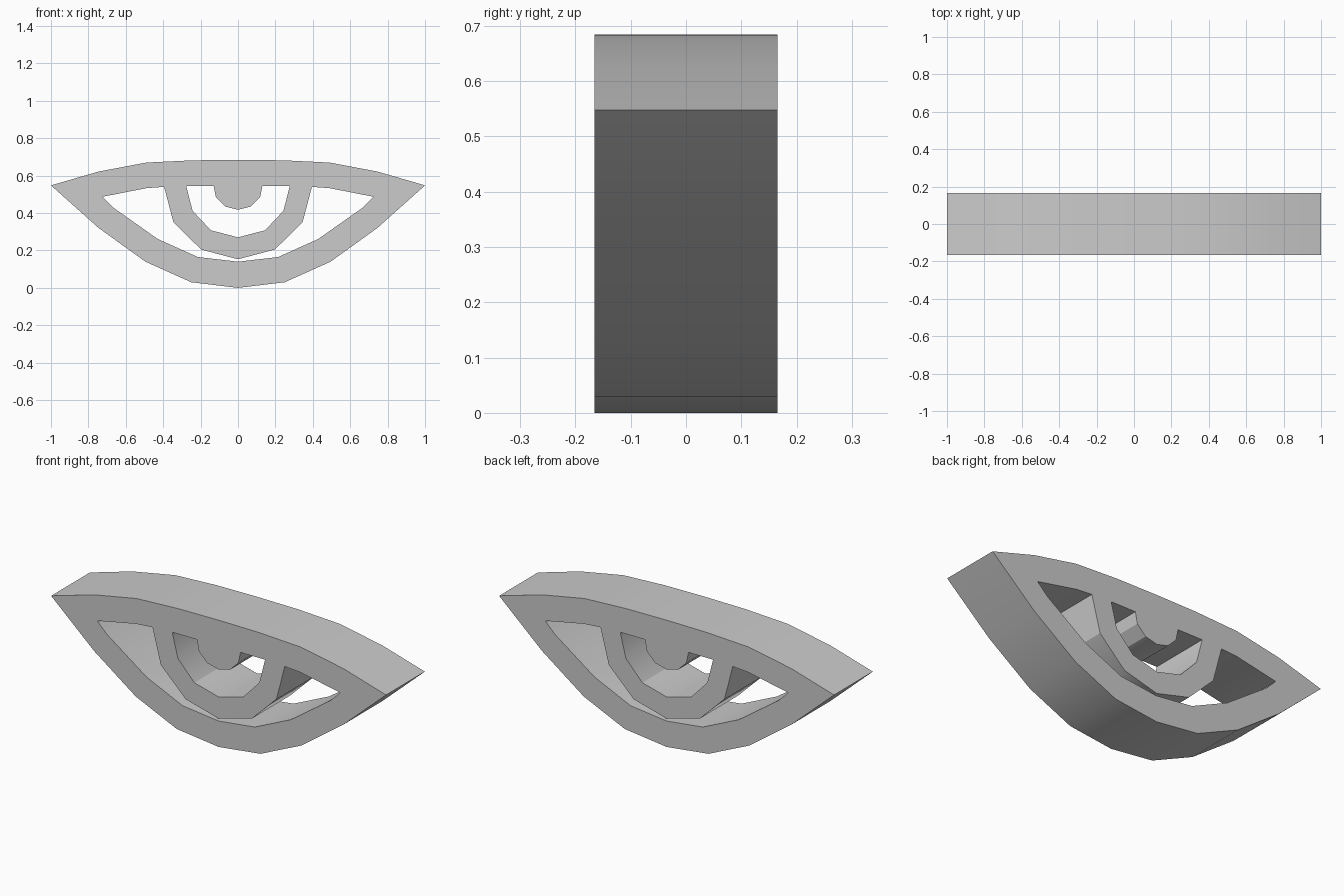
import bpy, bmesh, math
from mathutils import Vector

cube = bpy.data.objects.get("Cube")
if cube:
    bpy.data.objects.remove(cube, do_unlink=True)

DEPTH = 0.33

# Half profiles (x, z), running from the lower centre to the upper centre
lid_outline = [(0, 0), (0.25, 0.03), (0.495, 0.14), (0.745, 0.32), (1, 0.548),
               (0.745, 0.622), (0.49, 0.67), (0.24, 0.682), (0, 0.684)]
eye_white_opening = [(0, 0.14), (0.215, 0.165), (0.43, 0.262), (0.668, 0.43),
                     (0.725, 0.487), (0.49, 0.533), (0.395, 0.54),
                     (0.345, 0.35), (0.197, 0.205), (0, 0.153)]
iris_opening = [(0, 0.27), (0.145, 0.308), (0.243, 0.412), (0.277, 0.545),
                (0.13, 0.545), (0.118, 0.485), (0.068, 0.435), (0, 0.418)]


def mirrored(half):
    """Close a half profile across the x = 0 plane."""
    return half + [(-x, z) for x, z in reversed(half[1:-1])]


def add_loop(bm, points):
    verts = [bm.verts.new((x, -DEPTH / 2, z)) for x, z in points]
    return [bm.edges.new((v, verts[i - 1])) for i, v in enumerate(verts)]


# Fill the lid outline around its openings, then extrude front to back
bm = bmesh.new()
edges = []
for half in (lid_outline, eye_white_opening, iris_opening):
    edges += add_loop(bm, mirrored(half))
bmesh.ops.triangle_fill(bm, edges=edges, use_beauty=True, normal=(0, -1, 0))
result = bmesh.ops.extrude_face_region(bm, geom=bm.faces[:], use_keep_orig=True)
back = [g for g in result["geom"] if isinstance(g, bmesh.types.BMVert)]
bmesh.ops.translate(bm, verts=back, vec=Vector((0, DEPTH, 0)))
bmesh.ops.recalc_face_normals(bm, faces=bm.faces[:])

mesh = bpy.data.meshes.new("eye_frame")
bm.to_mesh(mesh)
bm.free()
eye = bpy.data.objects.new("eye_frame", mesh)
bpy.context.collection.objects.link(eye)

# Plain grey finish
grey = bpy.data.materials.new("light_grey")
grey.use_nodes = True
colour = (0.6, 0.6, 0.6, 1)
grey.diffuse_color = colour
grey.node_tree.nodes["Principled BSDF"].inputs["Base Color"].default_value = colour
mesh.materials.append(grey)

# Smooth the gentle bends, keep the rims crisp
bpy.ops.object.select_all(action="DESELECT")
eye.select_set(True)
bpy.context.view_layer.objects.active = eye
bpy.ops.object.shade_smooth_by_angle(angle=math.radians(30))
